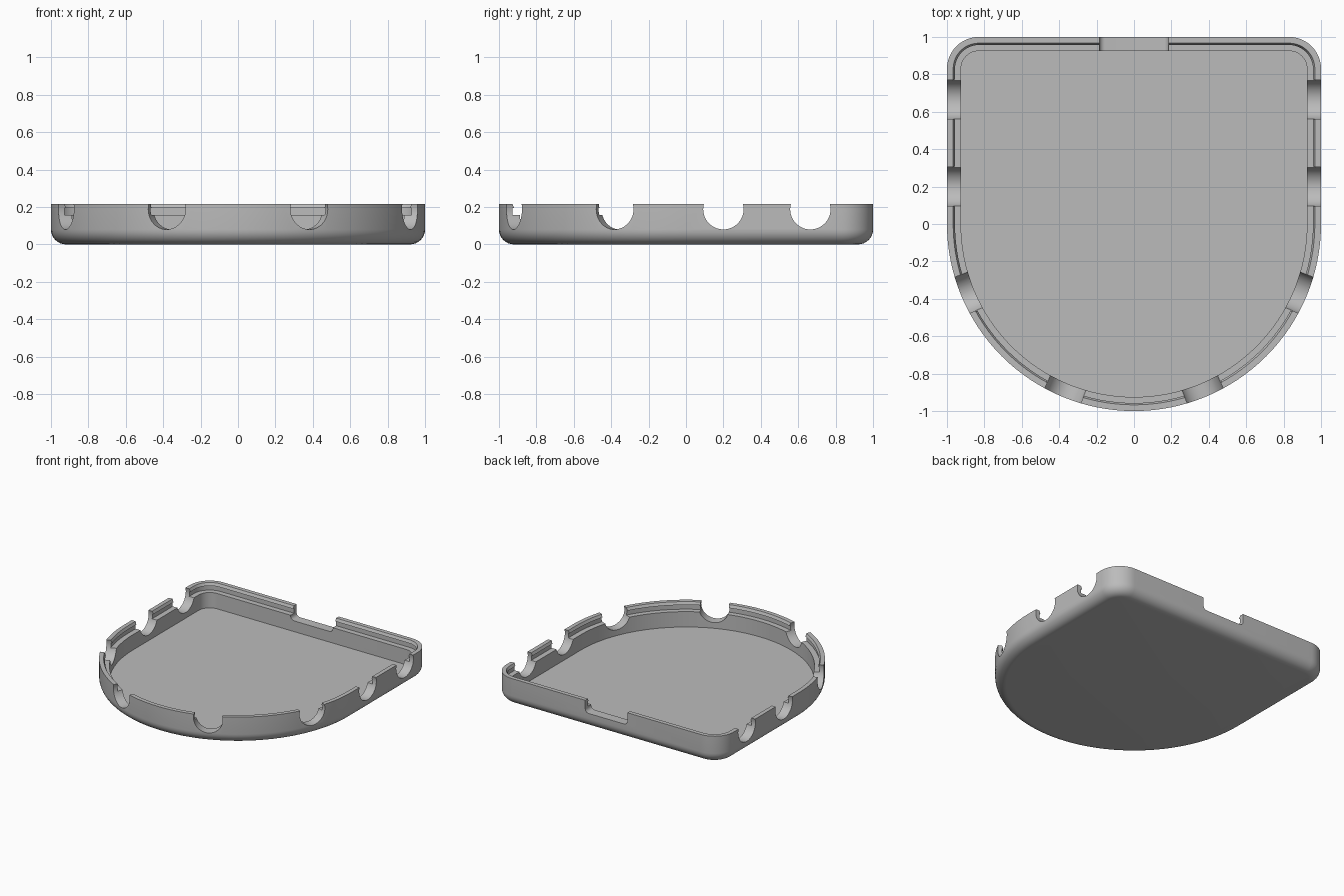
import bpy, bmesh, math
from mathutils import Vector

if "Cube" in bpy.data.objects:
    bpy.data.objects.remove(bpy.data.objects["Cube"])

HEIGHT, FILLET, CORNER, WALL, FLOOR = 0.217, 0.08, 0.17, 0.075, 0.035

grey = bpy.data.materials.new("mid grey")
grey.diffuse_color = (0.5, 0.5, 0.5, 1)
grey.use_nodes = True
grey.node_tree.nodes["Principled BSDF"].inputs["Base Color"].default_value = grey.diffuse_color


def arc(cx, cy, r, a0, a1, n):
    """Points along an arc, angles in degrees."""
    return [(cx + r * math.cos(math.radians(a0 + (a1 - a0) * i / n)),
             cy + r * math.sin(math.radians(a0 + (a1 - a0) * i / n))) for i in range(n + 1)]


def outline(inset):
    """D-shaped plan: half round front, square back with rounded corners."""
    c = 1 - CORNER
    return (arc(0, 0, 1 - inset, 180, 360, 64)
            + arc(c, c, CORNER - inset, 0, 90, 12)
            + arc(-c, c, CORNER - inset, 90, 180, 12))


def make_object(name, bm):
    bmesh.ops.recalc_face_normals(bm, faces=bm.faces)
    mesh = bpy.data.meshes.new(name)
    bm.to_mesh(mesh)
    bm.free()
    ob = bpy.data.objects.new(name, mesh)
    bpy.context.collection.objects.link(ob)
    return ob


# Tray shell: wall section as (inset, height), from the underside over the rim to the floor
section = [(FILLET + x, FILLET + z) for x, z in arc(0, 0, FILLET, 270, 180, 8)]
section += [(0, HEIGHT), (0.033, HEIGHT), (0.043, 0.195),   # rim with bevelled snap bead
            (0.033, 0.195), (0.033, 0.157),                 # groove under the bead
            (WALL, 0.157), (WALL, FLOOR)]                   # ledge and inner wall
bm = bmesh.new()
rings = [[bm.verts.new((x, y, z)) for x, y in outline(d)] for d, z in section]
n = len(rings[0])
for low, high in zip(rings, rings[1:]):
    for i in range(n):
        j = (i + 1) % n
        bm.faces.new((low[i], low[j], high[j], high[i]))
bm.faces.new(rings[0])
bm.faces.new(rings[-1])
tray = make_object("tray", bm)
tray.data.materials.append(grey)

# Cutter prisms that pass through the wall
bm = bmesh.new()


def prism(profile, point, direction):
    p, d = Vector((*point, 0)), Vector((*direction, 0))
    t = Vector((-d.y, d.x, 0))
    ends = [[bm.verts.new(p + t * u + d * s + Vector((0, 0, z))) for u, z in profile]
            for s in (-0.2, 0.1)]
    m = len(profile)
    for i in range(m):
        j = (i + 1) % m
        bm.faces.new((ends[0][i], ends[0][j], ends[1][j], ends[1][i]))
    bm.faces.new(ends[0])
    bm.faces.new(ends[1])


# Round cable openings: two on each straight side, four around the front
circle = arc(0, 0.188, 0.108, 0, 360, 48)[:-1]
for side in (-1, 1):
    for y in (0.2, 0.665):
        prism(circle, (side, y), (side, 0))
    for a in (22.5, 67.5):
        d = (side * math.cos(math.radians(a)), -math.sin(math.radians(a)))
        prism(circle, d, d)

# Wide slot with rounded lower corners in the back wall
slot = ([(-0.185, 0.3)] + arc(-0.155, 0.15, 0.03, 180, 270, 6)
        + arc(0.155, 0.15, 0.03, 270, 360, 6) + [(0.185, 0.3)])
prism(slot, (0, 1), (0, 1))
cutter = make_object("opening_cutter", bm)
cutter.hide_render = True

# Cut the openings and finish the surface
bpy.context.view_layer.objects.active = tray
tray.select_set(True)
cut = tray.modifiers.new("openings", 'BOOLEAN')
cut.operation, cut.solver, cut.object = 'DIFFERENCE', 'EXACT', cutter
bpy.ops.object.modifier_apply(modifier=cut.name)
bpy.data.objects.remove(cutter)
bpy.ops.object.shade_smooth_by_angle(angle=math.radians(30))
